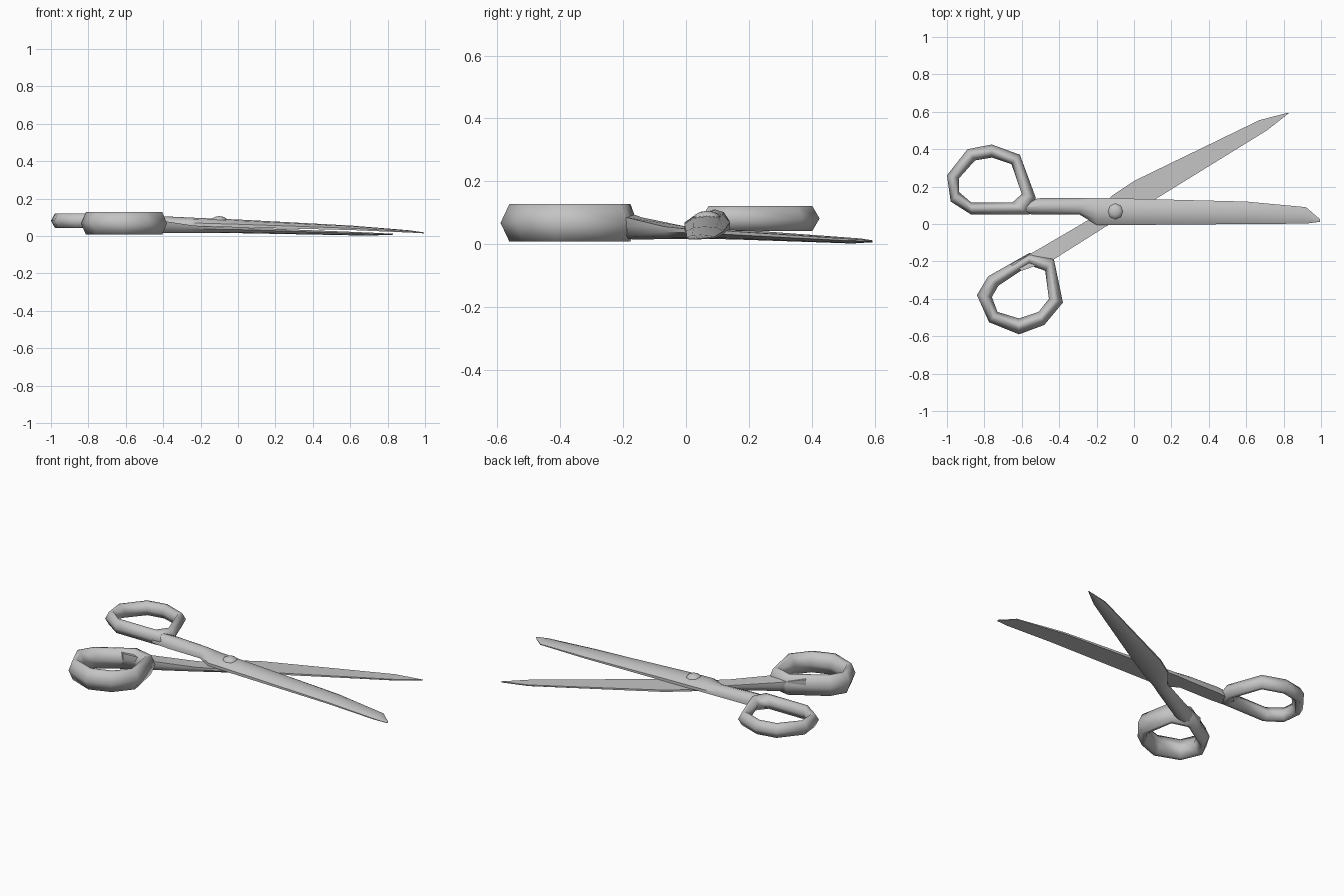
import bpy, bmesh
from mathutils import Vector
from math import radians

cube = bpy.data.objects.get("Cube")
if cube:
    bpy.data.objects.remove(cube, do_unlink=True)

steel = bpy.data.materials.new("grey steel")
steel.use_nodes = True
steel.diffuse_color = (0.55, 0.55, 0.55, 1)
steel.node_tree.nodes["Principled BSDF"].inputs["Base Color"].default_value = (0.55, 0.55, 0.55, 1)

# Cross-sections: position across the part, then position from flat to crown
BLADE = [(0, 0), (0, .4), (.2, .85), (.5, 1), (.8, .85), (1, .4), (1, 0)]
GRIP = [(0, .5), (.33, 1), (.67, 1), (1, .5), (.67, 0), (.33, 0)]


def finish(bm, name, angle):
    bmesh.ops.recalc_face_normals(bm, faces=bm.faces)
    mesh = bpy.data.meshes.new(name)
    bm.to_mesh(mesh)
    bm.free()
    obj = bpy.data.objects.new(name, mesh)
    mesh.materials.append(steel)
    bpy.context.collection.objects.link(obj)
    bpy.ops.object.select_all(action='DESELECT')
    obj.select_set(True)
    bpy.context.view_layer.objects.active = obj
    bpy.ops.object.shade_smooth_by_angle(angle=radians(angle))


def loft(name, stations, section, closed, angle):
    """Skin stations of (x1, y1, x2, y2, flat z, crown z) with a section."""
    bm = bmesh.new()
    rings = []
    for x1, y1, x2, y2, flat, crown in stations:
        a, b = Vector((x1, y1, flat)), Vector((x2, y2, flat))
        rings.append([bm.verts.new(a.lerp(b, t) + Vector((0, 0, s * (crown - flat))))
                      for t, s in section])
    n = len(section)
    for i in range(len(rings) if closed else len(rings) - 1):
        r, q = rings[i], rings[(i + 1) % len(rings)]
        for k in range(n):
            bm.faces.new((r[k], r[(k + 1) % n], q[(k + 1) % n], q[k]))
    if not closed:
        bm.faces.new(rings[0])
        bm.faces.new(rings[-1])
    finish(bm, name, angle)


def grip(name, outline, low, high):
    loft(name, [(*p, low, high) for p in outline], GRIP, True, 75)


# Upper blade with its shank, flat side down
upper = [(-.62, .055, .12, .055, .112), (-.5, .05, .138, .052, .11),
         (-.29, .05, .138, .05, .1), (-.2, -.005, .14, .05, .096),
         (0, -.005, .135, .046, .088), (.6, 0, .12, .032, .056),
         (.92, .002, .09, .018, .03), (.995, .012, .025, .014, .019)]
loft("upper_blade", [(x, lo, x, hi, f, c) for x, lo, hi, f, c in upper], BLADE, False, 40)

# Lower blade with its shank, flat side up
lower = [(-.66, -.215, -.6, -.25, .112, .02), (-.52, -.14, -.43, -.19, .085, .015),
         (-.28, 0, -.24, -.07, .056, .016), (-.2, .05, -.15, -.013, .05, .016),
         (-.12, .15, 0, .065, .046, .016), (0, .23, .11, .13, .042, .014),
         (.67, .555, .71, .5, .018, .002), (.82, .594, .83, .594, .012, .006)]
loft("lower_blade", lower, BLADE, False, 40)

# Finger loops, given as outer and inner outline pairs
grip("upper_finger_loop", [
    (-1, .26, -.935, .245), (-.89, .4, -.85, .34), (-.76, .425, -.76, .355),
    (-.61, .37, -.655, .32), (-.525, .14, -.6, .16), (-.56, .05, -.65, .115),
    (-.87, .05, -.87, .115), (-.98, .12, -.935, .17)], .042, .121)
grip("lower_finger_loop", [
    (-.84, -.38, -.76, -.39), (-.78, -.28, -.725, -.33), (-.56, -.155, -.56, -.22),
    (-.43, -.18, -.475, -.25), (-.38, -.42, -.455, -.4), (-.48, -.54, -.51, -.47),
    (-.615, -.59, -.615, -.505), (-.775, -.525, -.73, -.47)], .008, .127)

# Domed pivot screw
bm = bmesh.new()
bmesh.ops.create_uvsphere(bm, u_segments=8, v_segments=6, radius=1)
for v in bm.verts:
    v.co = Vector((-.1 + v.co.x * .045, .067 + v.co.y * .045, .08 + v.co.z * .026))
finish(bm, "pivot_screw", 60)
